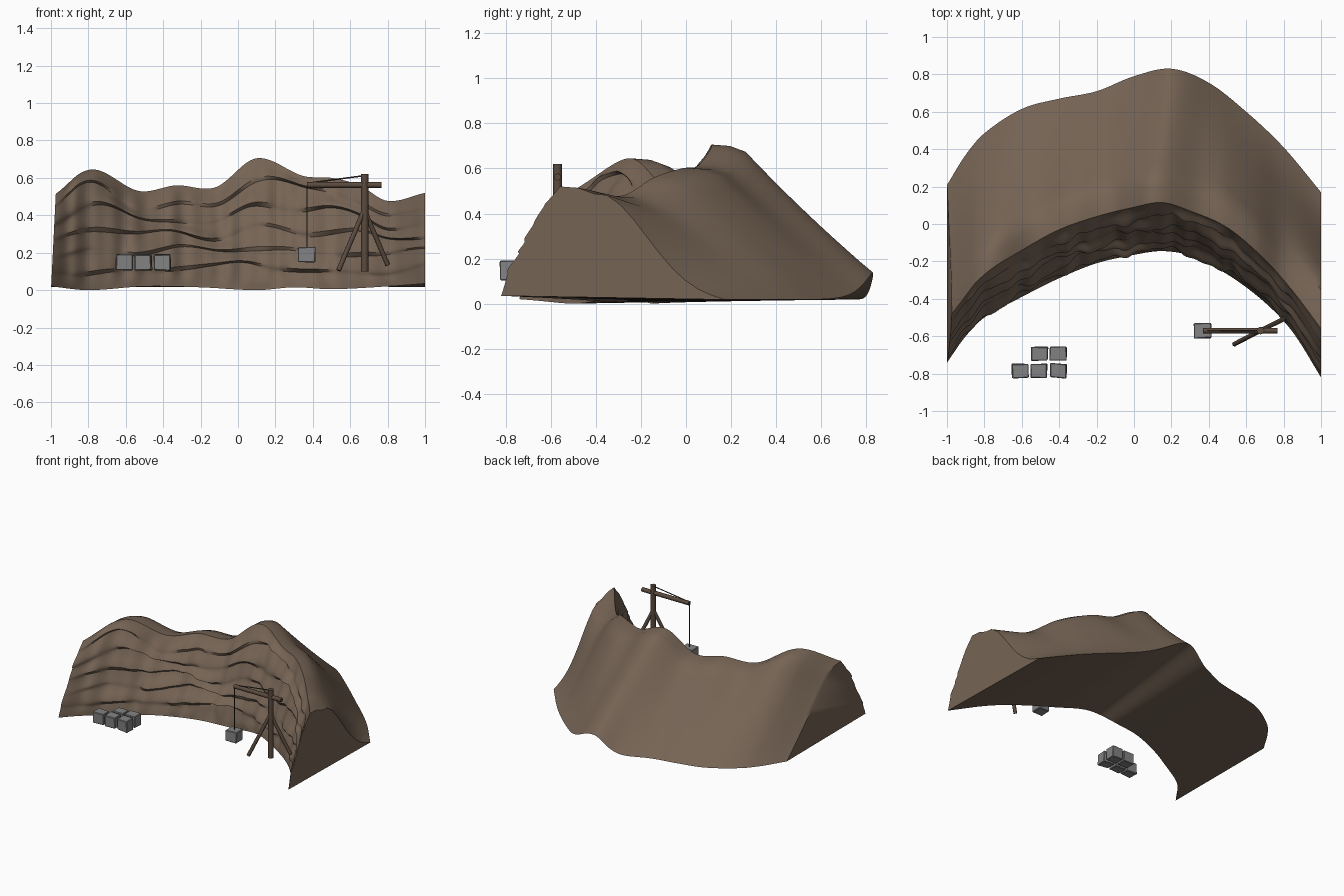
import bpy, bmesh, math, random
from mathutils import Vector, Matrix

if "Cube" in bpy.data.objects:
    bpy.data.objects.remove(bpy.data.objects["Cube"])

random.seed(4)


def material(name, rgb):
    m = bpy.data.materials.new(name)
    m.diffuse_color = (*rgb, 1)
    m.use_nodes = True
    m.node_tree.nodes["Principled BSDF"].inputs["Base Color"].default_value = m.diffuse_color
    return m


ROCK = material("brown rock", (0.180, 0.127, 0.090))
STONE = material("grey cut stone", (0.225, 0.225, 0.230))
WOOD = material("dark timber", (0.105, 0.070, 0.048))
ROPE = material("dark rope", (0.060, 0.045, 0.033))


def finish(bm, name, mat, angle=None):
    bmesh.ops.recalc_face_normals(bm, faces=bm.faces)
    me = bpy.data.meshes.new(name)
    bm.to_mesh(me)
    bm.free()
    me.materials.append(mat)
    if angle:
        me.shade_smooth()
        me.set_sharp_from_angle(angle=math.radians(angle))
    ob = bpy.data.objects.new(name, me)
    bpy.context.collection.objects.link(ob)
    return ob


def curve(pts):
    """Smooth function through (x, value) points."""
    def f(x):
        n = len(pts)
        i = 0
        while i < n - 2 and x > pts[i + 1][0]:
            i += 1

        def slope(j):
            a, b = pts[max(j - 1, 0)], pts[min(j + 1, n - 1)]
            return (b[1] - a[1]) / (b[0] - a[0])
        (x0, y0), (x1, y1) = pts[i], pts[i + 1]
        h = x1 - x0
        t = min(max((x - x0) / h, 0), 1)
        return ((2*t**3 - 3*t**2 + 1) * y0 + (t**3 - 2*t**2 + t) * h * slope(i)
                + (3*t**2 - 2*t**3) * y1 + (t**3 - t**2) * h * slope(i + 1))
    return f


# Cliff plan and skyline, all as functions of x
base_y = curve([(-1, -.74), (-.9, -.6), (-.8, -.5), (-.6, -.39), (-.4, -.29), (-.2, -.21),
                (0, -.165), (.15, -.145), (.3, -.17), (.5, -.27), (.7, -.42), (.85, -.58), (1, -.82)])
rim_y = curve([(-1, -.48), (-.8, -.27), (-.6, -.14), (-.4, -.03), (-.2, .04), (0, .09), (.15, .115),
               (.3, .07), (.5, -.02), (.7, -.19), (.85, -.36), (1, -.56)])
back_y = curve([(-1, .21), (-.9, .37), (-.8, .485), (-.6, .615), (-.4, .67), (-.2, .71), (0, .79),
                (.2, .83), (.4, .755), (.6, .6), (.8, .41), (1, .17)])
top_z = curve([(-1, .515), (-.78, .645), (-.53, .53), (-.33, .56), (-.12, .55), (.1, .705),
               (.35, .61), (.5, .6), (.65, .56), (.8, .477), (1, .52)])
base_z = curve([(-1, .02), (-.8, .0), (-.5, .02), (-.2, .015), (.1, 0), (.3, .015), (.5, .005),
                (.8, .02), (1, .035)])
setback = curve([(0, 0), (.2, .06), (.4, .27), (.6, .45), (.8, .66), (1, 1)])

# Rock layers: height within a layer, outward bulge
LAYERS = 6
LEDGE = [(0, 0), (.08, .5), (.17, 1), (.32, .95), (.5, .65), (.68, .3), (.85, .08)]


def layer_t(x, k):
    """Height fraction of the underside of layer k."""
    if k in (0, LAYERS):
        return k / LAYERS
    w = .24 * math.sin(5 * x + 1 + k) + .16 * math.sin(11 * x + 2.1 * k)
    return (k + w) / LAYERS


def layer_amp(x, k):
    """How far layer k juts out."""
    a = .5 + .55 * math.sin(8 * x + 2.4 * k) * math.cos(3.1 * x + k) + .3 * math.sin(17 * x + 1.7 * k)
    ends = min(1, .3 + (1 - abs(x)) * 6)
    return .036 * min(max(a, .12), 1.1) * ends * (.4 if k == 0 else 1)


# Cliff: one closed cross-section per column, joined in a strip
COLS, BACK = 150, 10
bm = bmesh.new()
rings = []
for c in range(COLS + 1):
    x = -1 + 2 * c / COLS
    by, ry, ky = base_y(x), rim_y(x), back_y(x)
    bz, tz = base_z(x), top_z(x)
    width = .12 if x < .2 else .19
    kz = .018 + .12 * math.exp(-((x - .2) / width) ** 2)
    ripple = .007 * math.sin(38 * x) + .005 * math.sin(61 * x + 1)
    sec = []
    for k in range(LAYERS):
        t0, t1, amp = layer_t(x, k), layer_t(x, k + 1), layer_amp(x, k)
        for f, out in LEDGE:
            t = t0 + (t1 - t0) * f
            env = min(1, t * 8, (1 - t) * 8)
            y = by + (ry - by) * setback(t) + (.014 - amp * out + ripple) * env
            sec.append((y, bz + (tz - bz) * t))
    sec.append((ry, tz))
    cy, cz = ry + .15, tz - .032
    sec.append((ry + .08, tz - .006))
    bulge = .05 * max(0, x) ** 5
    for r in range(BACK + 1):
        s = r / BACK
        sec.append((cy + (ky - cy) * s,
                    kz + (cz - kz) * (1 - s) ** 1.03 + bulge * math.sin(2 * math.pi * s ** .8)))
    lean = .025 * max(0, (-x - .85) / .15)
    rings.append([bm.verts.new((x + lean * max(0, z) / .5, y, max(z, 0))) for y, z in sec])
n = len(rings[0])
for a, b in zip(rings, rings[1:]):
    for j in range(n):
        k = (j + 1) % n
        bm.faces.new((a[j], a[k], b[k], b[j]))
bm.faces.new(rings[0])
bm.faces.new(rings[-1])
finish(bm, "quarry_cliff", ROCK, 38)


def rod(name, a, b, r, mat, sides=10):
    """Round bar between two points."""
    a, b = Vector(a), Vector(b)
    d = b - a
    bm = bmesh.new()
    m = Matrix.Translation((a + b) / 2) @ d.to_track_quat('Z', 'Y').to_matrix().to_4x4()
    bmesh.ops.create_cone(bm, cap_ends=True, segments=sides, radius1=r, radius2=r,
                          depth=d.length, matrix=m)
    return finish(bm, name, mat, 40)


def block(name, x, y, z, size, turn):
    """Roughly cut stone with chipped edges."""
    bm = bmesh.new()
    bmesh.ops.create_cube(bm, size=1)
    for v in bm.verts:
        v.co = Vector([v.co[i] * size[i] + random.uniform(-.003, .003) for i in range(3)])
    bmesh.ops.bevel(bm, geom=list(bm.edges), offset=.004, segments=1, affect='EDGES')
    bmesh.ops.transform(bm, verts=bm.verts,
                        matrix=Matrix.Translation((x, y, z)) @ Matrix.Rotation(turn, 4, 'Z'))
    finish(bm, name, STONE)


# Timber crane
Y = -.57
rod("crane_post", (.677, Y, .10), (.677, Y, .62), .020, WOOD, 12)
rod("crane_beam", (.37, Y, .562), (.768, Y, .562), .016, WOOD)
rod("crane_leg_left", (.675, Y, .43), (.537, -.642, .105), .013, WOOD)
rod("crane_leg_right", (.675, Y, .43), (.80, -.508, .135), .013, WOOD)
rod("crane_stay", (.675, Y, .612), (.375, Y, .572), .004, ROPE, 6)
rod("hoist_rope", (.37, Y, .56), (.37, Y, .225), .003, ROPE, 6)
block("hanging_block", .367, Y, .19, (.091, .080, .080), .02)

# Cut blocks waiting at the foot of the face
for i, (x, y) in enumerate([(-.608, -.785), (-.508, -.785), (-.405, -.785),
                            (-.505, -.693), (-.405, -.693)]):
    block(f"cut_block_{i + 1}", x, y, .148, (.088, .076, .085), random.uniform(-.05, .05))
